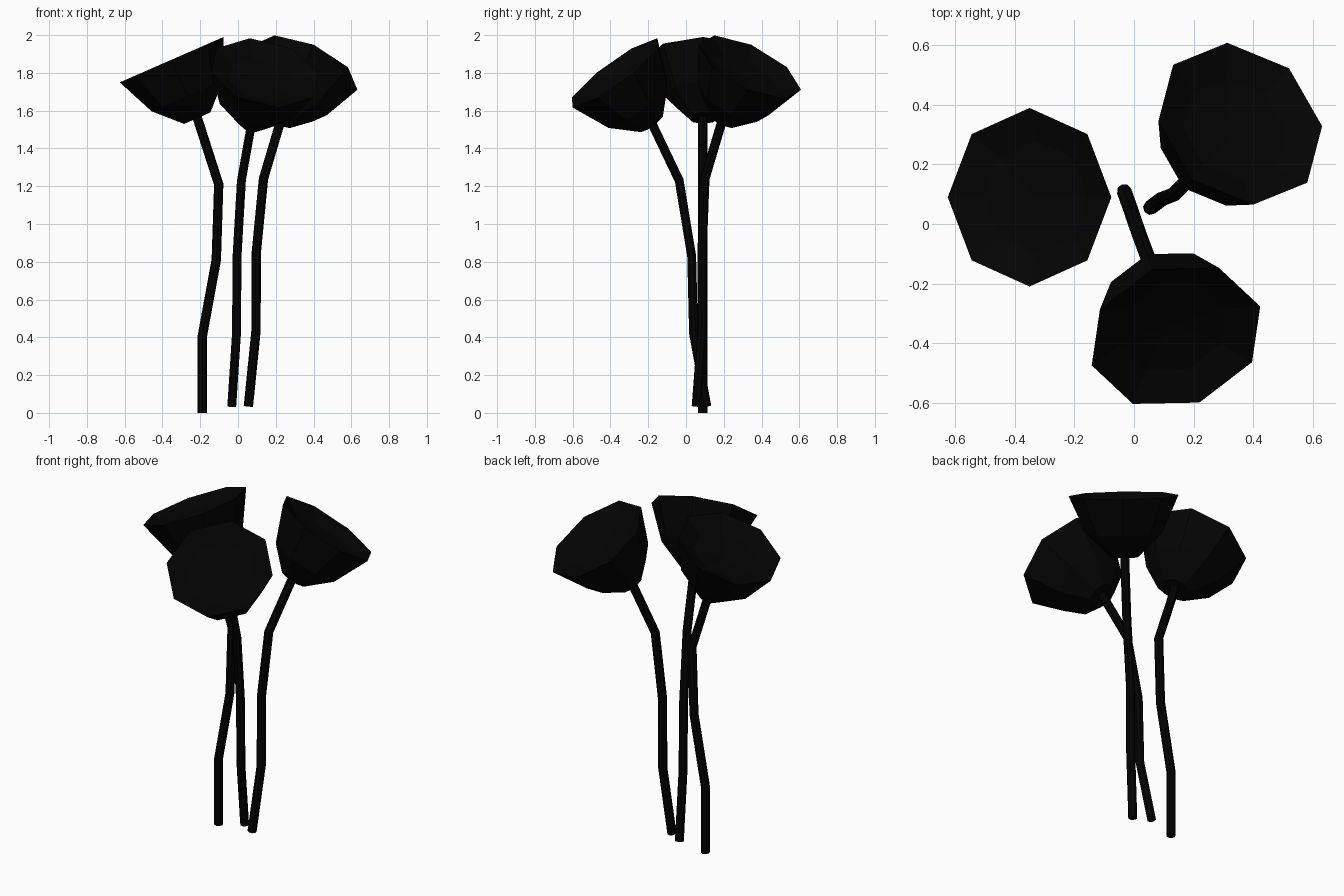
import bpy, bmesh, math
from mathutils import Matrix

if "Cube" in bpy.data.objects:
    bpy.data.objects.remove(bpy.data.objects["Cube"])

black = bpy.data.materials.new("black")
black.diffuse_color = (0.001, 0.001, 0.001, 1)
black.use_nodes = True
black.node_tree.nodes["Principled BSDF"].inputs["Base Color"].default_value = black.diffuse_color

SIDES = 8
# pod profile (radius, height along the axis): dish, rim, belly, foot
PROFILE = [(0.19, -0.05), (0.3, 0.0), (0.207, -0.208), (0.076, -0.338)]
DISH = 0.07


def make_pod(name, centre, tilt, heading):
    """Eight-sided pod, tilted by `tilt` towards the compass angle `heading`."""
    bm = bmesh.new()
    rings = []
    for r, z in PROFILE:
        rings.append([bm.verts.new((r * math.cos(math.tau * i / SIDES),
                                    r * math.sin(math.tau * i / SIDES), z))
                      for i in range(SIDES)])
    hub = bm.verts.new((0, 0, -DISH))
    for i in range(SIDES):
        j = (i + 1) % SIDES
        bm.faces.new((hub, rings[0][i], rings[0][j]))
        for a, b in zip(rings, rings[1:]):
            bm.faces.new((a[i], b[i], b[j], a[j]))
    bm.faces.new(rings[-1][::-1])
    bmesh.ops.recalc_face_normals(bm, faces=bm.faces)
    bm.transform(Matrix.Translation(centre)
                 @ Matrix.Rotation(math.radians(heading), 4, 'Z')
                 @ Matrix.Rotation(math.radians(tilt), 4, 'Y'))
    me = bpy.data.meshes.new(name)
    bm.to_mesh(me)
    bm.free()
    me.materials.append(black)
    bpy.context.collection.objects.link(bpy.data.objects.new(name, me))


def make_stem(name, points):
    """Bent eight-sided rod through the given points."""
    cu = bpy.data.curves.new(name, 'CURVE')
    cu.dimensions = '3D'
    cu.bevel_depth = 0.025
    cu.bevel_resolution = 2
    cu.use_fill_caps = True
    sp = cu.splines.new('POLY')
    sp.points.add(len(points) - 1)
    for p, co in zip(sp.points, points):
        p.co = (*co, 1)
    sp.use_smooth = False
    cu.materials.append(black)
    ob = bpy.data.objects.new(name, cu)
    bpy.context.collection.objects.link(ob)
    bpy.ops.object.select_all(action='DESELECT')
    ob.select_set(True)
    bpy.context.view_layer.objects.active = ob
    bpy.ops.object.convert(target='MESH')


# left flower
make_pod("left_pod", (-0.351, 0.09, 1.87), 23.6, 180)
make_stem("left_stem", [(-0.19, 0.088, 0), (-0.19, 0.088, 0.4), (-0.115, 0.088, 0.81),
                        (-0.102, 0.088, 1.21), (-0.218, 0.09, 1.57)])

# front flower
make_pod("front_pod", (0.141, -0.376, 1.80), 37.7, -70.7)
make_stem("front_stem", [(-0.033, 0.11, 0.035), (-0.008, 0.04, 0.42), (-0.005, 0.03, 0.83),
                         (0.018, -0.036, 1.23), (0.073, -0.184, 1.54)])

# back right flower
make_pod("back_pod", (0.357, 0.337, 1.83), 34.2, 48.7)
make_stem("back_stem", [(0.055, 0.055, 0.035), (0.095, 0.085, 0.43), (0.097, 0.085, 0.85),
                        (0.135, 0.1, 1.24), (0.23, 0.195, 1.56)])
